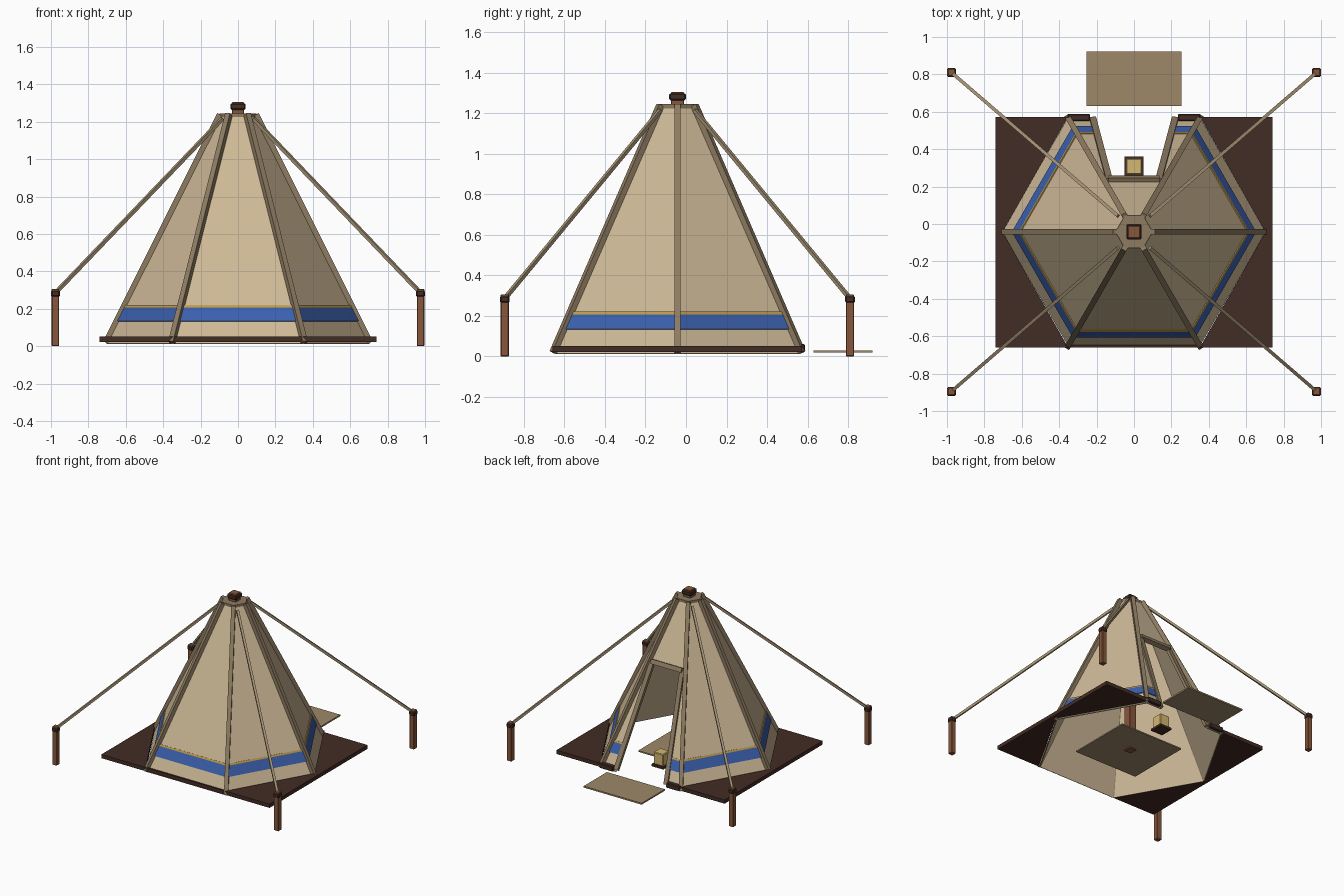
import bpy
import bmesh
from math import radians, cos, sin
from mathutils import Vector, Matrix

if "Cube" in bpy.data.objects:
    bpy.data.objects.remove(bpy.data.objects["Cube"])


def material(name, r, g, b):
    m = bpy.data.materials.new(name)
    m.use_nodes = True
    m.diffuse_color = (r, g, b, 1)
    bsdf = m.node_tree.nodes["Principled BSDF"]
    bsdf.inputs["Base Color"].default_value = (r, g, b, 1)
    bsdf.inputs["Roughness"].default_value = 0.9
    return m


CLOTH = material("canvas", 0.62, 0.49, 0.31)
TRIM = material("khaki trim", 0.27, 0.2, 0.12)
ROPE = material("rope", 0.36, 0.28, 0.17)
DARK = material("dark wood", 0.055, 0.025, 0.018)
WOOD = material("red brown wood", 0.25, 0.095, 0.045)
BLUE = material("blue", 0.045, 0.12, 0.43)
GOLD = material("gold", 0.55, 0.34, 0.07)
MAT = material("woven mat", 0.34, 0.25, 0.14)
GLOW = material("lamp glass", 0.66, 0.48, 0.17)

CY = -0.042                      # tent axis in y
Z0, Z1, R0, R1 = 0.015, 1.24, 0.705, 0.09
DOOR_Z, BACK = 0.79, 1


def finish(name, bm, mat):
    bmesh.ops.recalc_face_normals(bm, faces=bm.faces)
    me = bpy.data.meshes.new(name)
    bm.to_mesh(me)
    bm.free()
    me.materials.append(mat)
    ob = bpy.data.objects.new(name, me)
    bpy.context.collection.objects.link(ob)
    return ob


def prisms(name, polys, mat):
    """Each entry is an outline and the vector it is thickened by."""
    bm = bmesh.new()
    for pts, push in polys:
        low = [bm.verts.new(p) for p in pts]
        high = [bm.verts.new(p + push) for p in pts]
        bm.faces.new(low)
        bm.faces.new(high)
        for i in range(len(pts)):
            j = (i + 1) % len(pts)
            bm.faces.new((low[i], low[j], high[j], high[i]))
    return finish(name, bm, mat)


def box(name, x, y, z, mat, bevel=0):
    bm = bmesh.new()
    size = (x[1] - x[0], y[1] - y[0], z[1] - z[0])
    mid = ((x[0] + x[1]) / 2, (y[0] + y[1]) / 2, (z[0] + z[1]) / 2)
    bmesh.ops.create_cube(bm, size=1, matrix=Matrix.Translation(mid) @ Matrix.Diagonal((*size, 1)))
    if bevel:
        bmesh.ops.bevel(bm, geom=bm.edges[:], offset=bevel, segments=1, affect='EDGES')
    return finish(name, bm, mat)


def bar(name, a, b, width, depth, facing, mat):
    """Straight bar from a to b, its depth turned towards facing."""
    a, b = Vector(a), Vector(b)
    axis = (b - a).normalized()
    side = axis.cross(Vector(facing)).normalized() * width / 2
    out = side.cross(axis).normalized() * depth / 2
    ring = [a + side + out, a + side - out, a - side - out, a - side + out]
    return prisms(name, [(ring, b - a)], mat)


# Tent surface, described by side number, position along the side and height
def radius(z):
    return R0 + (R1 - R0) * (z - Z0) / (Z1 - Z0)


def corner(k, z, extra=0):
    a, r = radians(60 * k), radius(z) + extra
    return Vector((r * cos(a), CY + r * sin(a), z))


def normal(k):
    a = radians(60 * k + 30)
    return Vector((cos(a), sin(a), 0.45)).normalized()


def door_half(z):
    return 0.222 - 0.09 * (z - Z0) / (DOOR_Z - Z0)


def spans(k, z, door):
    if k != BACK or not door:
        return [(0, 1)]
    d = door_half(z) / radius(z)
    return [(0, 0.5 - d), (0.5 + d, 1)]


def bands(z0, z1, start, thick, door=True):
    polys = []
    for k in range(6):
        n = normal(k)

        def at(u, z):
            return corner(k, z).lerp(corner(k + 1, z), u) + n * start
        for (a, b), (c, d) in zip(spans(k, z0, door), spans(k, z1, door)):
            polys.append(([at(a, z0), at(b, z0), at(d, z1), at(c, z1)], n * thick))
    return polys


prisms("canvas_walls", bands(Z0, DOOR_Z, 0, -0.008)
       + bands(DOOR_Z, Z1, 0, -0.008, door=False), CLOTH)
prisms("blue_stripe", bands(0.132, 0.205, 0.001, 0.006), BLUE)
prisms("gold_stripe", bands(0.205, 0.218, 0.001, 0.006), GOLD)

# Corner poles and the collar that gathers them
for k in range(6):
    a = radians(60 * k)
    bar(f"corner_pole_{k}", corner(k, 0.02, 0.005), corner(k, Z1, 0.008),
        0.03, 0.03, (cos(a), sin(a), 0), TRIM)
prisms("top_collar", [([corner(k, 1.225, 0.002) for k in range(6)], Vector((0, 0, 0.02)))], TRIM)


# Door frame on the back side
def door_point(sx, z):
    y = CY + radius(z) * cos(radians(30))
    return Vector((sx * door_half(z), y, z))


for sx, tag in ((1, "left"), (-1, "right")):
    bar(f"door_jamb_{tag}", door_point(sx, 0.03), door_point(sx, DOOR_Z),
        0.035, 0.025, normal(BACK), TRIM)
    xs = sorted((sx * 0.235, sx * 0.355))
    box(f"door_sill_{tag}", xs, (0.55, 0.588), (0.02, 0.06), DARK, 0.005)
lift = normal(BACK) * 0.006
bar("door_lintel", door_point(-1.03, DOOR_Z) + lift, door_point(1.03, DOOR_Z) + lift,
    0.035, 0.035, normal(BACK), TRIM)

# Timber deck around the tent, open in the middle
deck = []
for sx in (1, -1):
    for y in (-0.66, 0.572):
        outline = [(0.74, CY), (0.703, CY), (0.352, y), (0.74, y)]
        deck.append(([Vector((sx * px, py, 0.022)) for px, py in outline], Vector((0, 0, 0.03))))
prisms("deck", deck, DARK)
box("deck_front_rail", (-0.36, 0.36), (-0.66, -0.648), (0.022, 0.052), DARK)


# Square posts with a dark band near the top
def post(name, x, y, z0, z1, half, band):
    box(name, (x - half, x + half), (y - half, y + half), (z0, z1), WOOD, 0.003)
    g = half + band
    box(name + "_band", (x - g, x + g), (y - g, y + g), (z1 - 0.042, z1 - 0.006), DARK, 0.007)


post("centre_pole", 0, CY, 0.012, 1.305, 0.032, 0.009)
for x in (0.976, -0.976):
    for y in (0.81, -0.895):
        tag = ("back" if y > 0 else "front") + ("_left" if x > 0 else "_right")
        post("guy_post_" + tag, x, y, 0, 0.305, 0.02, 0.004)
        start = (0.085 if x > 0 else -0.085, CY + (0.085 if y > 0 else -0.085), 1.215)
        bar("guy_rope_" + tag, start, (x, y, 0.285), 0.018, 0.018, (0, 0, 1), ROPE)

# Mats and the lamp by the door
box("inner_rug", (-0.28, 0.28), (-0.32, 0.2), (0.02, 0.03), MAT)
box("door_mat", (-0.255, 0.255), (0.63, 0.922), (0.018, 0.03), MAT)
box("lamp_base", (-0.052, 0.052), (0.255, 0.36), (0.028, 0.045), DARK)
box("lamp_body", (-0.042, 0.042), (0.266, 0.35), (0.045, 0.14), GLOW, 0.005)
